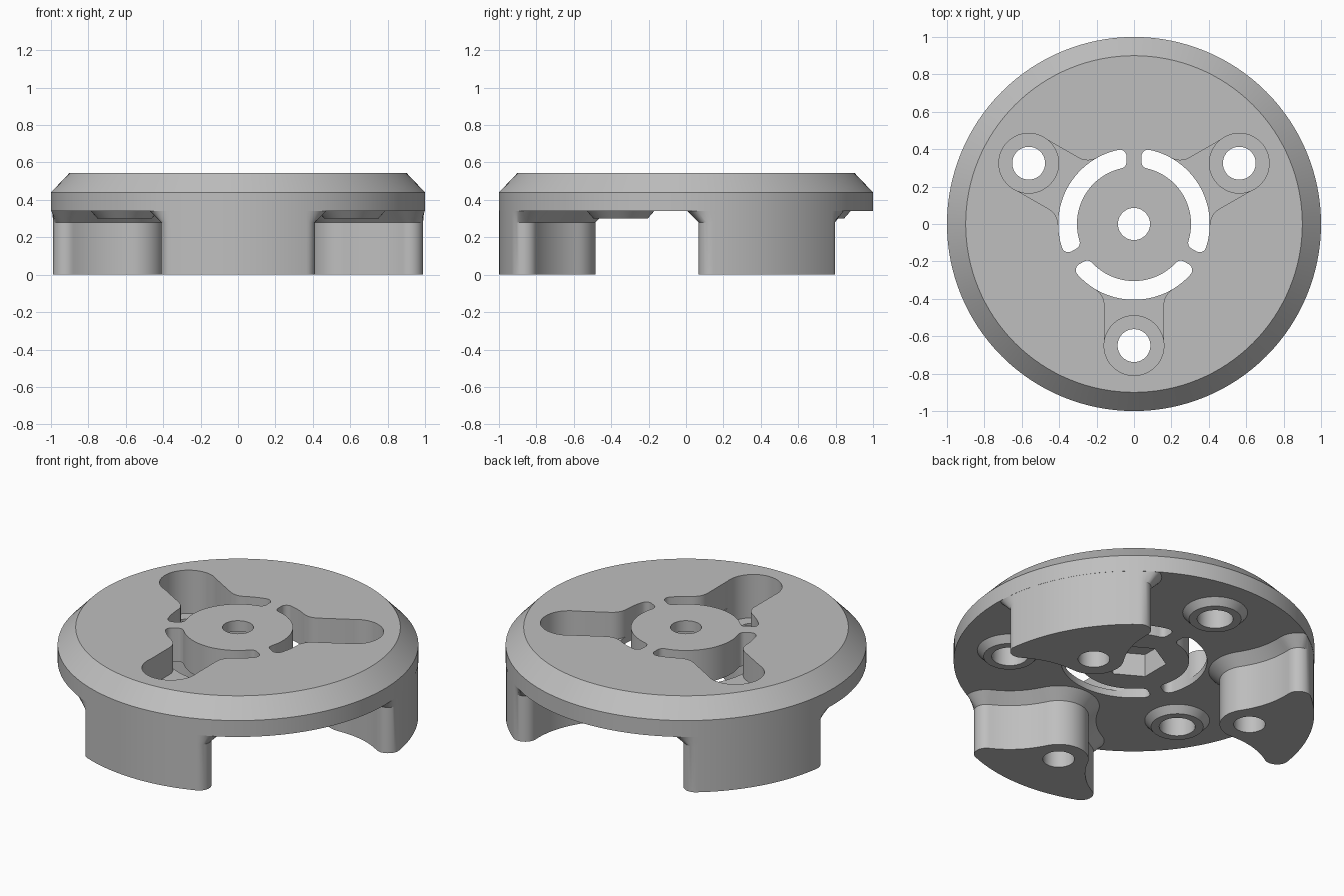
import bpy, bmesh
from math import sin, cos, asin, atan2, radians, pi, hypot

cube = bpy.data.objects.get("Cube")
if cube:
    bpy.data.objects.remove(cube, do_unlink=True)

grey = bpy.data.materials.new("light_grey")
grey.use_nodes = True
GREY = (0.52, 0.52, 0.52, 1)
grey.diffuse_color = GREY
grey.node_tree.nodes["Principled BSDF"].inputs["Base Color"].default_value = GREY


def arc(cx, cy, r, a0, a1, n):
    """Points on an arc, angles in radians."""
    return [(cx + r * cos(a0 + (a1 - a0) * i / n), cy + r * sin(a0 + (a1 - a0) * i / n))
            for i in range(n + 1)]


def mirrored(half):
    """Close a half outline by mirroring it over the x axis."""
    pts = half + [(x, -y) for x, y in reversed(half)]
    out = []
    for p in pts:
        if not out or hypot(p[0] - out[-1][0], p[1] - out[-1][1]) > 1e-4:
            out.append(p)
    if hypot(out[0][0] - out[-1][0], out[0][1] - out[-1][1]) < 1e-4:
        out.pop()
    return out


def loft(name, layers, angles=(0,)):
    """Stack outlines given as (z, points) into a solid, repeated about z."""
    bm = bmesh.new()
    for a in angles:
        c, s = cos(radians(a)), sin(radians(a))
        rings = [[bm.verts.new((x * c - y * s, x * s + y * c, z)) for x, y in pts]
                 for z, pts in layers]
        n = len(rings[0])
        for lo, hi in zip(rings, rings[1:]):
            for i in range(n):
                j = (i + 1) % n
                bm.faces.new((lo[i], lo[j], hi[j], hi[i]))
        bm.faces.new(rings[0][::-1])
        bm.faces.new(rings[-1])
    bmesh.ops.recalc_face_normals(bm, faces=bm.faces)
    mesh = bpy.data.meshes.new(name)
    bm.to_mesh(mesh)
    bm.free()
    mesh.materials.append(grey)
    obj = bpy.data.objects.new(name, mesh)
    bpy.context.scene.collection.objects.link(obj)
    return obj


def circle(r, n=48, cx=0.0):
    return arc(cx, 0, r, 0, 2 * pi * (n - 1) / n, n - 1)


LEG_ANGLES = (30, 150, 270)
BOSS_ANGLES = (90, 210, 330)
HOLE, BOSS = 0.65, 0.70
UNDER, TOP = 0.34, 0.545


def leg_outline(d):
    """Leg plan grown by d: round inner nose, hollow flanks, rounded tips."""
    bx, by = BOSS * cos(pi / 3), BOSS * sin(pi / 3)
    tip = radians(21.5)
    tx, ty = 0.93 * cos(tip), 0.93 * sin(tip)
    nose_dir = atan2(by, bx - HOLE)
    tip_dir = atan2(ty - by, tx - bx)
    half = arc(HOLE, 0, 0.166 + d, pi, nose_dir, 10)
    half += arc(bx, by, 0.51 - d, nose_dir - pi, tip_dir, 14)[1:]
    half += arc(tx, ty, 0.07 + d, tip_dir + pi, tip, 12)[1:]
    half += arc(0, 0, 1, tip, 0, 10)[1:]
    rim = 0.999
    half = [(x * min(1, rim / hypot(x, y)), y * min(1, rim / hypot(x, y))) for x, y in half]
    return mirrored(half)


def slot_outline():
    """Curved slot with rounded corners, stopping at narrow spokes."""
    c, gap = 0.035, 0.04
    ro, ri = 0.405, 0.305
    spoke = pi / 3
    ao = spoke - asin((gap + c) / (ro - c))
    ai = spoke - asin((gap + c) / (ri + c))
    end = spoke + pi / 2
    half = arc(0, 0, ro, 0, ao, 20)
    half += arc((ro - c) * cos(ao), (ro - c) * sin(ao), c, ao, end, 6)[1:]
    half += arc((ri + c) * cos(ai), (ri + c) * sin(ai), c, end, ai + pi, 6)
    half += arc(0, 0, ri, ai, 0, 20)[1:]
    return mirrored(half)


def arm_outline():
    """Recessed channel from the slot to the screw, flared at the slot."""
    w, f, ro = 0.158, 0.1, 0.405
    fy = w + f
    fx = ((ro + f) ** 2 - fy ** 2) ** 0.5
    a = atan2(fy, fx)
    half = arc(0, 0, 0.37, 0, a, 8)
    half += arc(fx, fy, f, a + pi, 3 * pi / 2, 8)
    half += arc(HOLE, 0, w, pi / 2, 0, 14)
    return mirrored(half)


# Main disc with a chamfered upper rim
body = loft("slotted_disc_with_legs", [(UNDER, circle(1, 128)), (0.44, circle(1, 128)),
                                       (TOP, circle(0.9, 128))])

# Legs flaring into the disc, and tapered bosses between them
flare = leg_outline(0.06)
legs = loft("legs", [(0, leg_outline(0)), (0.28, leg_outline(0)), (UNDER, flare),
                     (UNDER + 0.03, flare)], LEG_ANGLES)
bosses = loft("bosses", [(0.30, circle(0.145, cx=BOSS)), (UNDER, circle(0.18, cx=BOSS)),
                         (UNDER + 0.03, circle(0.18, cx=BOSS))], BOSS_ANGLES)

# Cutters
cutters = [
    loft("slot_cutter", [(0.2, slot_outline()), (0.7, slot_outline())], LEG_ANGLES),
    loft("arm_cutter", [(0.38, arm_outline()), (0.7, arm_outline())], LEG_ANGLES),
    loft("counterbore_cutter", [(z, circle(0.16, cx=HOLE)) for z in (0.28, 0.72)], LEG_ANGLES),
    loft("screw_hole_cutter", [(z, circle(0.088, 32, HOLE)) for z in (-0.1, 0.74)], LEG_ANGLES),
    loft("boss_hole_cutter", [(z, circle(0.1, 32, BOSS)) for z in (0.1, 0.45)], BOSS_ANGLES),
    loft("centre_hole_cutter", [(z, circle(0.086, 32)) for z in (0.1, 0.76)]),
    loft("nut_pocket_cutter", [(z, circle(0.18, 6)) for z in (0.1, 0.48)], (30,)),
]

# Combine the solids, then bake the result
helpers = [legs, bosses] + cutters
for part in helpers:
    part.hide_render = True
    mod = body.modifiers.new(part.name, "BOOLEAN")
    mod.operation = "DIFFERENCE" if part in cutters else "UNION"
    mod.solver = "EXACT"
    mod.object = part
bpy.context.view_layer.update()
graph = bpy.context.evaluated_depsgraph_get()
baked = bpy.data.meshes.new_from_object(body.evaluated_get(graph))
body.modifiers.clear()
body.data = baked
body.data.materials.clear()
body.data.materials.append(grey)
for poly in baked.polygons:
    poly.material_index = 0
for part in helpers:
    bpy.data.objects.remove(part, do_unlink=True)

# Smooth the round walls and keep the edges sharp
bpy.ops.object.select_all(action="DESELECT")
body.select_set(True)
bpy.context.view_layer.objects.active = body
bpy.ops.object.shade_smooth_by_angle(angle=radians(25))
